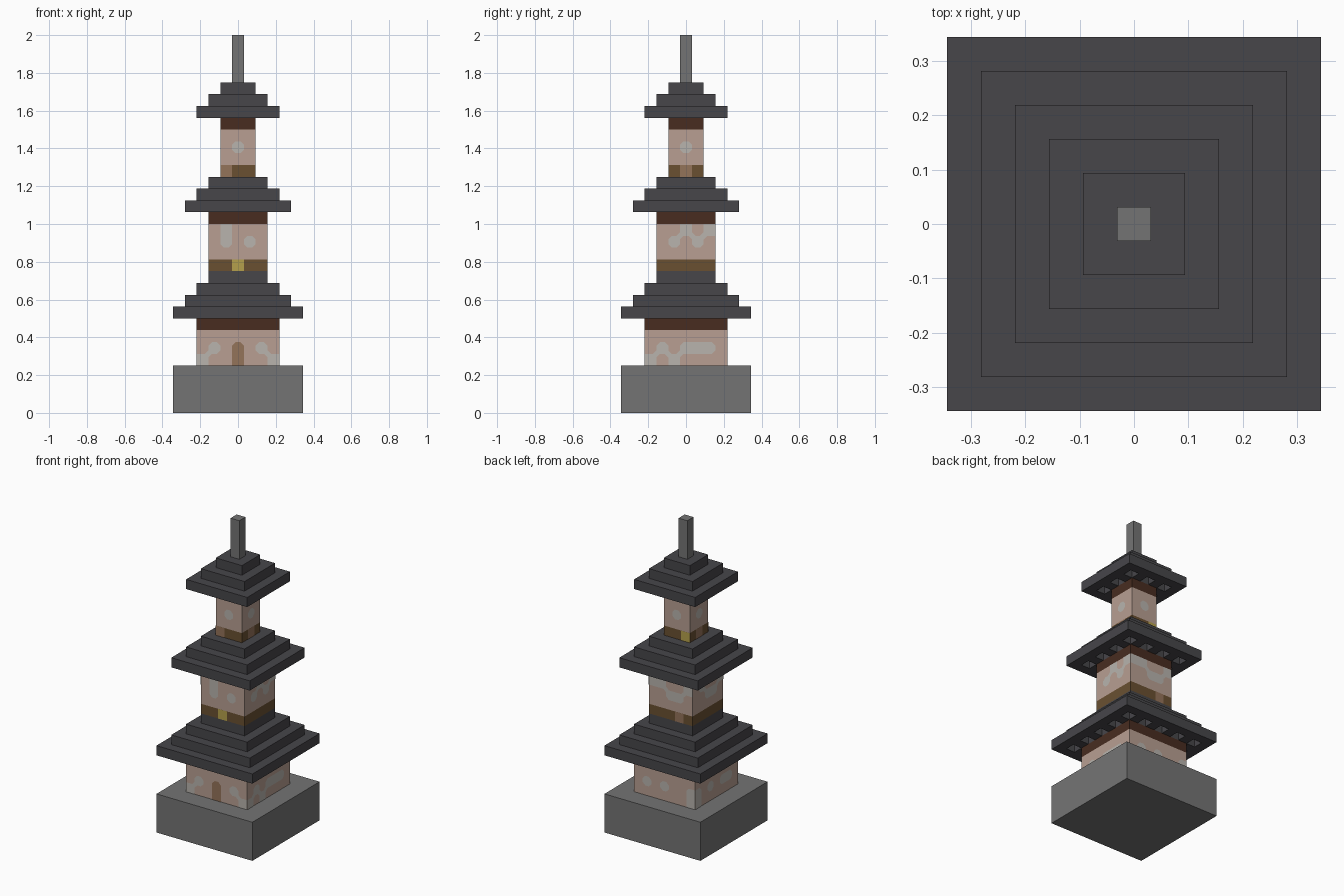
import bpy
import bmesh
from math import pi
from mathutils import Matrix, Vector

cube = bpy.data.objects.get("Cube")
if cube:
    bpy.data.objects.remove(cube, do_unlink=True)

U = 1 / 16        # block size
EPS = 0.0015      # lift of painted plates


def material(name, hex_code):
    def linear(c):
        return c / 12.92 if c <= 0.04045 else ((c + 0.055) / 1.055) ** 2.4
    rgb = [linear(int(hex_code[i:i + 2], 16) / 255) for i in (0, 2, 4)]
    mat = bpy.data.materials.new(name)
    mat.use_nodes = True
    mat.diffuse_color = (*rgb, 1)
    mat.node_tree.nodes["Principled BSDF"].inputs["Base Color"].default_value = (*rgb, 1)
    return mat


STONE = material("grey stone", "747474")
TILE = material("dark roof tile", "47464A")
PLASTER = material("pink plaster", "B89F92")
WORN = material("worn grey plaster", "B8B4AE")
BEAM = material("dark red wood", "482C20")
RAIL = material("brown wood", "6A5031")
DOOR = material("light wood", "94735A")
GOLD = material("gold", "B5A04C")
PAINT = {"g": WORN, "d": DOOR, "y": GOLD}


def finish(name, bm, mat):
    mesh = bpy.data.meshes.new(name)
    bm.to_mesh(mesh)
    bm.free()
    mesh.materials.append(mat)
    obj = bpy.data.objects.new(name, mesh)
    bpy.context.collection.objects.link(obj)
    return obj


def add_box(bm, x0, x1, y0, y1, z0, z1):
    """Box given in block units."""
    size = Vector((x1 - x0, y1 - y0, z1 - z0)) * U
    centre = Vector((x0 + x1, y0 + y1, z0 + z1)) * U / 2
    bmesh.ops.create_cube(bm, size=1, matrix=Matrix.Translation(centre) @ Matrix.Diagonal((*size, 1)))


def slab(name, width, z0, z1, mat):
    bm = bmesh.new()
    h = width / 2
    add_box(bm, -h, h, -h, h, z0, z1)
    return finish(name, bm, mat)


def eave(name, width, z):
    """Lowest roof course: solid rim and core with spaced rafter blocks between."""
    bm = bmesh.new()
    h = width / 2
    core = h - 2
    add_box(bm, -core, core, -core, core, z, z + 1)
    for s in (-1, 1):
        lo, hi = sorted((s * h, s * (h - 1)))
        add_box(bm, -h, h, lo, hi, z, z + 1)
        add_box(bm, lo, hi, 1 - h, h - 1, z, z + 1)
        lo, hi = sorted((s * (h - 1), s * core))
        for i in range(2, width - 2, 2):
            a = i - h
            add_box(bm, a, a + 1, lo, hi, z, z + 1)
            add_box(bm, lo, hi, a, a + 1, z, z + 1)
    return finish(name, bm, TILE)


def paint(name, rows, key, side, z0):
    """Thin plates on one wall from a pattern (top row first), with cut corners."""
    n, m = len(rows[0]), len(rows)

    def on(i, j):
        i, j = min(max(i, 0), n - 1), min(max(j, 0), m - 1)
        return rows[m - 1 - j][i] == key

    bm = bmesh.new()
    turn = Matrix.Rotation(side * pi / 2, 3, "Z")

    def face(points):
        verts = [bm.verts.new(turn @ Vector((u * U, -n / 2 * U - EPS, (z0 + v) * U))) for u, v in points]
        bm.faces.new(verts)

    cut = 0.3
    for i in range(n):
        for j in range(m):
            cx, cy = i + 0.5 - n / 2, j + 0.5
            outline = []
            for sx, sy in ((-1, -1), (1, -1), (1, 1), (-1, 1)):
                x, y = cx + sx / 2, cy + sy / 2
                corner = [(x - sx * cut, y), (x, y - sy * cut)]
                if sx * sy > 0:
                    corner.reverse()
                beside, above = on(i + sx, j), on(i, j + sy)
                if on(i, j):
                    lone = not (beside or above or on(i + sx, j + sy))
                    outline += corner if lone else [(x, y)]
                elif beside and above:
                    face([corner[0], (x, y), corner[1]])
            if outline:
                face(outline)
    finish(name, bm, PAINT[key])


# Wall patterns per side in the order front, right, back, left
lower = [(".......", ".g.d.g.", "g..d..g"),
         (".......", ".g.ggg.", "g.g...."),
         (".......", ".g.g..g", "......g"),
         (".......", "g.g.gg.", "g......")]
middle = [(".g...", ".g.g.", "....."),
          ("..g.g", ".g.g.", "....."),
          ("gg..g", "..gg.", "....."),
          (".g..g", "..gg.", ".....")]
upper = [("...", ".g.", "...")] * 4
middle_rail = ["..y..", ".....", "...d.", "....."]
upper_rail = ["d..", ".d.", "..y", ".d."]

# Name, first block row, body width, roof courses, wall pattern, rail pattern
storeys = [("lower", 4, 7, 4, lower, None),
           ("middle", 12, 5, 3, middle, middle_rail),
           ("upper", 20, 3, 3, upper, upper_rail)]
sides = ("front", "right", "back", "left")

slab("stone_base", 11, 0, 4, STONE)

for name, z, width, courses, walls, rails in storeys:
    # Rail and its painted panels
    if rails:
        slab(name + "_rail", width, z, z + 1, RAIL)
        for k, row in enumerate(rails):
            for key in sorted(set(row) - {"."}):
                paint(f"{name}_{sides[k]}_rail_panel", (row,), key, k, z)
        z += 1
    # Plaster wall with worn patches and door
    slab(name + "_wall", width, z, z + 3, PLASTER)
    for k, rows in enumerate(walls):
        for key in sorted(set("".join(rows)) - {"."}):
            part = "door" if key == "d" else "worn_patches"
            paint(f"{name}_{sides[k]}_{part}", rows, key, k, z)
    slab(name + "_beam", width, z + 3, z + 4, BEAM)
    # Stepped roof
    z += 4
    eave(name + "_eave", width + 4, z)
    for c in range(1, courses):
        slab(f"{name}_roof_course_{c}", width + 4 - 2 * c, z + c, z + c + 1, TILE)

slab("spire", 1, 28, 32, STONE)
